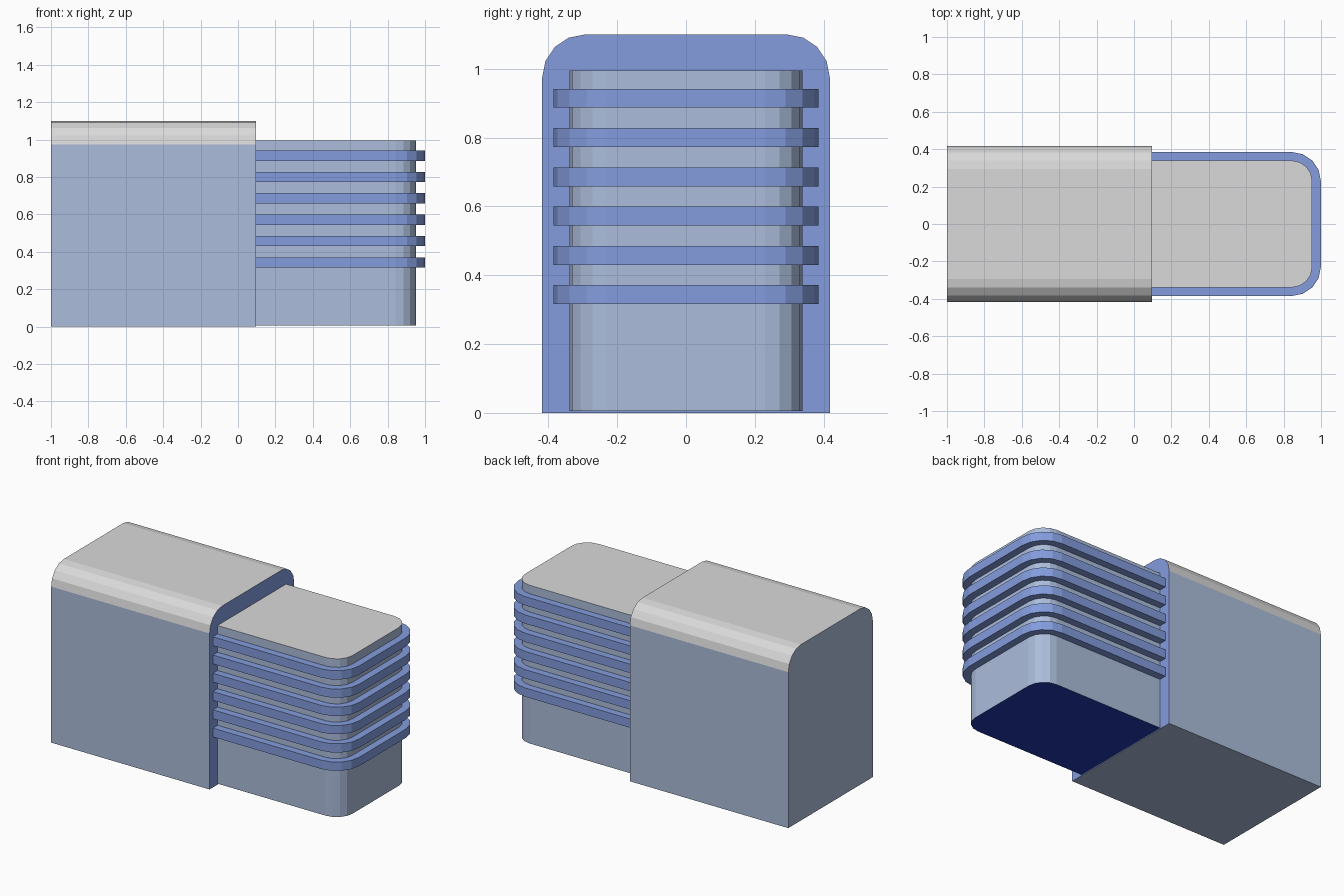
import bpy, bmesh, math
from mathutils import Vector

if "Cube" in bpy.data.objects:
    bpy.data.objects.remove(bpy.data.objects["Cube"])


def material(name, rgb):
    m = bpy.data.materials.new(name)
    m.diffuse_color = (*rgb, 1.0)
    m.use_nodes = True
    m.node_tree.nodes["Principled BSDF"].inputs["Base Color"].default_value = m.diffuse_color
    return m


GREY = material("light_grey", (0.70, 0.70, 0.70))
SLATE = material("slate_blue", (0.41, 0.51, 0.71))
BLUE = material("fin_blue", (0.23, 0.335, 0.73))
NAVY = material("navy", (0.017, 0.045, 0.45))


def arc(cx, cy, r, start, segs=4):
    """Quarter-circle points, anticlockwise from the start angle."""
    return [(cx + r * math.cos(math.radians(start + 90 * i / segs)),
             cy + r * math.sin(math.radians(start + 90 * i / segs)))
            for i in range(segs + 1)]


def prism(name, base, offset, mats, rule=lambda f: 0):
    """Extrude a closed 3D outline and colour its faces by a rule."""
    bm = bmesh.new()
    face = bm.faces.new([bm.verts.new(p) for p in base])
    ext = bmesh.ops.extrude_face_region(bm, geom=[face], use_keep_orig=True)
    verts = [v for v in ext["geom"] if isinstance(v, bmesh.types.BMVert)]
    bmesh.ops.translate(bm, verts=verts, vec=Vector(offset))
    bmesh.ops.recalc_face_normals(bm, faces=bm.faces)
    bm.normal_update()
    for f in bm.faces:
        f.material_index = rule(f)
    mesh = bpy.data.meshes.new(name)
    bm.to_mesh(mesh)
    bm.free()
    for m in mats:
        mesh.materials.append(m)
    obj = bpy.data.objects.new(name, mesh)
    bpy.context.collection.objects.link(obj)
    return obj


# Housing: arched profile run along x, grey roof, blue inner end
profile = ([(-0.418, 0), (0.418, 0)] + arc(0.293, 0.975, 0.125, 0)
           + arc(-0.293, 0.975, 0.125, 90))


def housing_rule(f):
    if f.normal.x > 0.9:
        return 2
    return 1 if f.normal.z > 0.05 else 0


prism("housing", [(-1.0, y, z) for y, z in profile], (1.096, 0, 0),
      [SLATE, GREY, BLUE], housing_rule)


def plan(grow):
    """Plan outline of the core with rounded outer corners."""
    half, r = 0.339 + grow, 0.11 + grow
    cx, cy = 0.953 + grow - r, half - r
    return ([(0.06, -half)] + arc(cx, -cy, r, -90)
            + arc(cx, cy, r, 0) + [(0.06, half)])


# Core block: grey top, slate walls, navy underside
def core_rule(f):
    if f.normal.z > 0.9:
        return 1
    return 2 if f.normal.z < -0.9 else 0


prism("core_block", [(x, y, 0.006) for x, y in plan(0)], (0, 0, 0.989),
      [SLATE, GREY, NAVY], core_rule)

# Six cooling fins wrapped around the core
for i in range(6):
    z = 0.316 + 0.1142 * i
    prism(f"fin_{i + 1}", [(x, y, z) for x, y in plan(0.046)],
          (0, 0, 0.055), [BLUE])
